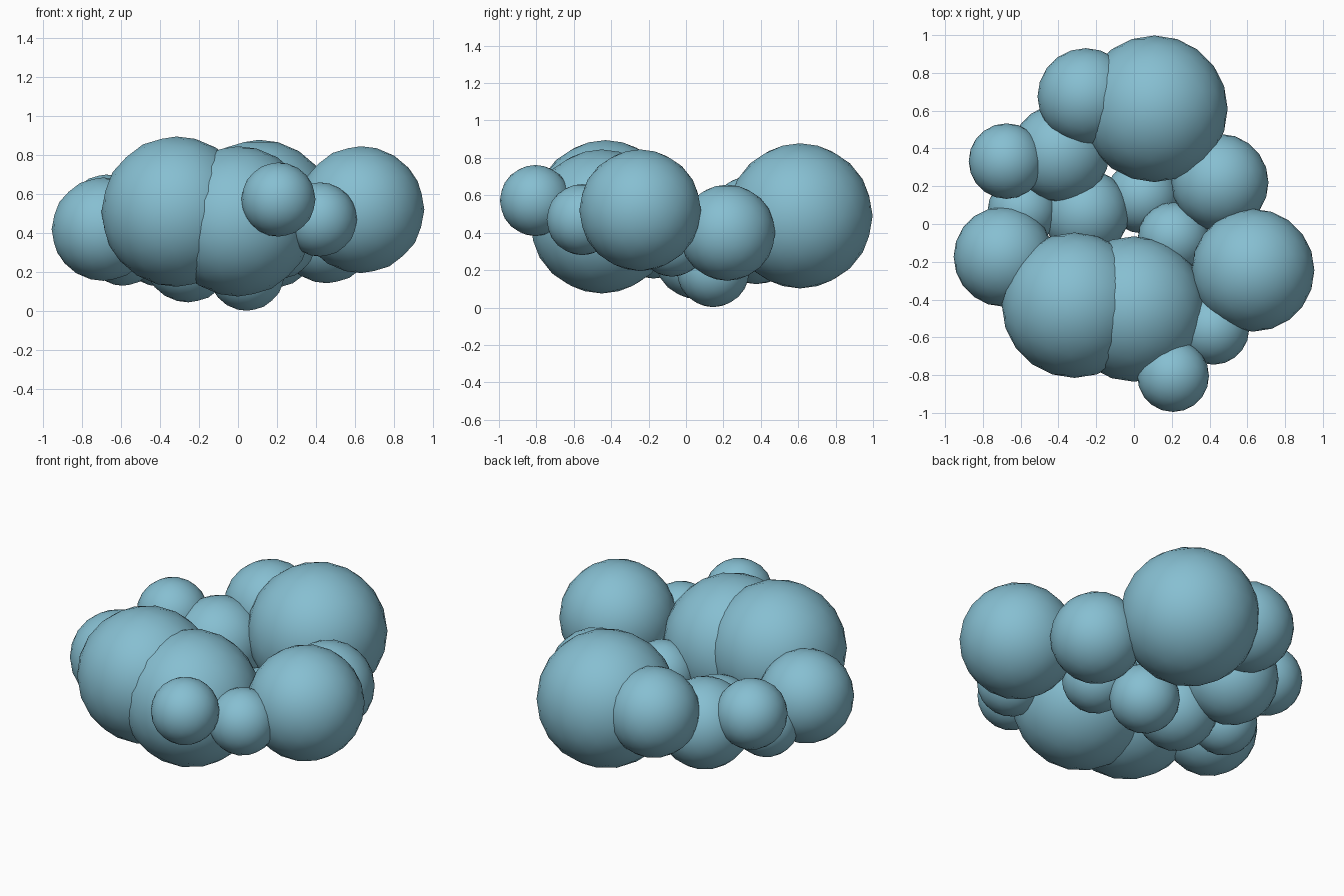
import bpy

if "Cube" in bpy.data.objects:
    bpy.data.objects.remove(bpy.data.objects["Cube"])

# Blue-grey cloud colour
mat = bpy.data.materials.new("cloud_blue")
mat.diffuse_color = (0.24, 0.52, 0.64, 1)
mat.use_nodes = True
mat.node_tree.nodes["Principled BSDF"].inputs["Base Color"].default_value = mat.diffuse_color

# Puffs: name, centre, radius
PUFFS = [
    ("front_left_large_puff", (-0.315, -0.43, 0.51), 0.385),
    ("front_large_puff", (0.0, -0.45, 0.46), 0.385),
    ("right_puff", (0.63, -0.245, 0.52), 0.325),
    ("left_puff", (-0.69, -0.173, 0.42), 0.265),
    ("back_large_puff", (0.108, 0.61, 0.49), 0.388),
    ("back_left_puff", (-0.255, 0.675, 0.53), 0.256),
    ("inner_back_left_puff", (-0.39, 0.375, 0.385), 0.26),
    ("outer_back_left_puff", (-0.675, 0.333, 0.50), 0.20),
    ("back_right_puff", (0.455, 0.22, 0.40), 0.257),
    ("front_small_puff", (0.207, -0.805, 0.572), 0.19),
    ("front_right_small_puff", (0.42, -0.555, 0.47), 0.19),
    ("middle_left_puff", (-0.255, 0.06, 0.275), 0.23),
    ("bottom_puff", (0.045, 0.145, 0.197), 0.195),
    ("middle_right_puff", (0.21, -0.075, 0.355), 0.19),
    ("inner_left_small_puff", (-0.59, 0.07, 0.315), 0.185),
]


def add_puff(name, centre, radius):
    bpy.ops.mesh.primitive_ico_sphere_add(subdivisions=3, radius=radius, location=centre)
    puff = bpy.context.object
    puff.name = name
    bpy.ops.object.shade_smooth()
    puff.data.materials.append(mat)


for puff in PUFFS:
    add_puff(*puff)
